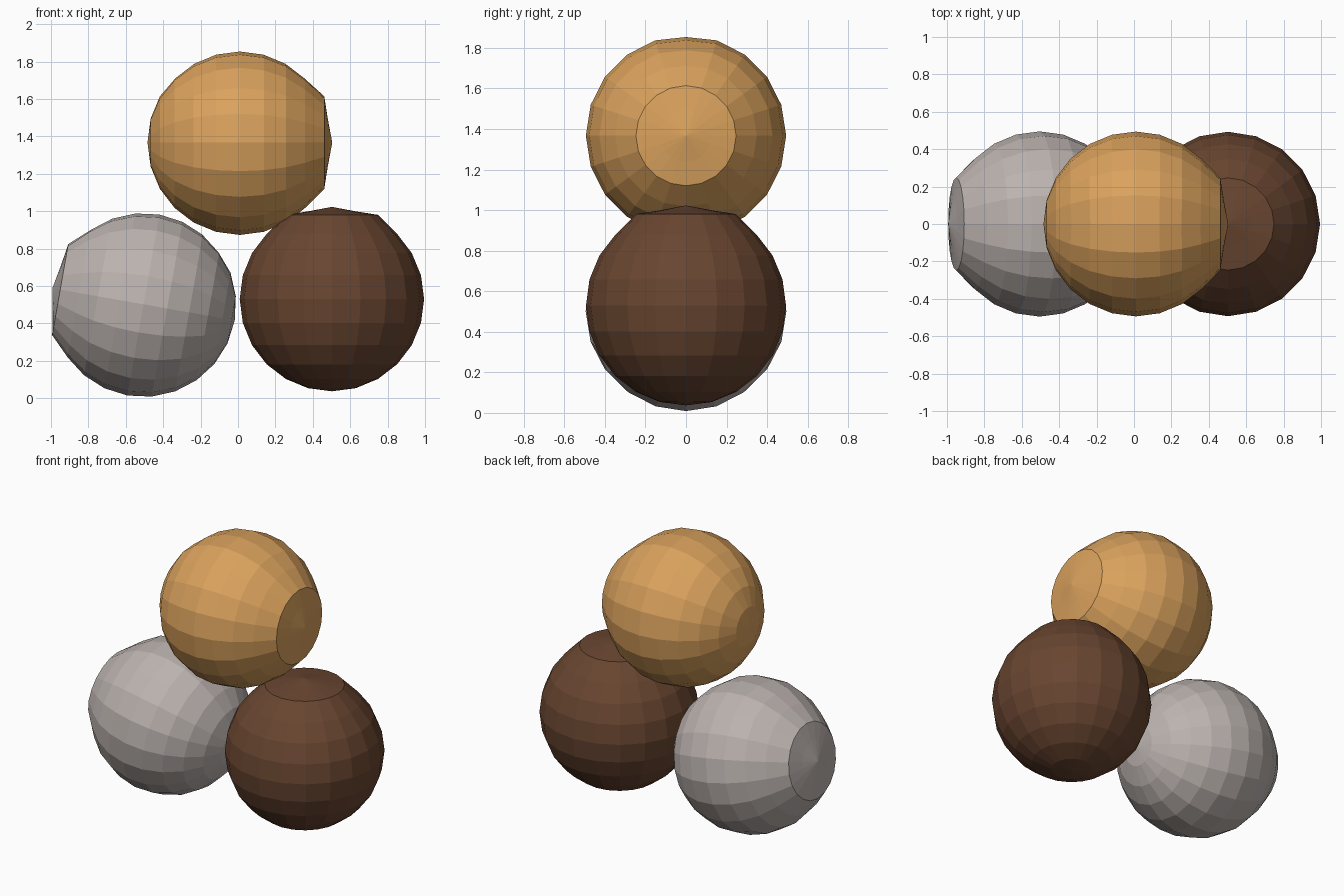
import bpy, bmesh, math
from mathutils import Matrix, Vector

if "Cube" in bpy.data.objects:
    bpy.data.objects.remove(bpy.data.objects["Cube"])

SEGMENTS, RINGS = 20, 12


def ball(name, centre, radius, axis, colour, seam=1.0):
    """Faceted ball whose blunt pole points along axis."""
    bm = bmesh.new()
    bmesh.ops.create_uvsphere(bm, u_segments=SEGMENTS, v_segments=RINGS, radius=radius)
    for v in bm.verts:
        r = math.hypot(v.co.x, v.co.y) / radius
        # Blunt cap: the rim is pushed out so the end is nearly flat
        if v.co.z > 0 and 0.4 < r < 0.55:
            v.co.z *= 1.055
        elif v.co.z > 0 and 0.2 < r < 0.3:
            v.co.z *= 0.985
        # Shallow seam along one meridian
        if r > 0.6 and v.co.x > 0 and abs(v.co.y) < 0.01:
            v.co *= seam
    # Lay the pole along the axis, keeping the seam in the xz plane
    z = Vector(axis).normalized()
    y = Vector((0, 1, 0))
    x = y.cross(z)
    if x.z < 0:
        x, y = -x, -y
    rot = Matrix((x, y, z)).transposed()
    bm.transform(Matrix.Translation(centre) @ rot.to_4x4())
    mesh = bpy.data.meshes.new(name)
    bm.to_mesh(mesh)
    bm.free()
    mat = bpy.data.materials.new(name + "_colour")
    mat.diffuse_color = (*colour, 1)
    mat.use_nodes = True
    mat.node_tree.nodes["Principled BSDF"].inputs["Base Color"].default_value = mat.diffuse_color
    mesh.materials.append(mat)
    obj = bpy.data.objects.new(name, mesh)
    bpy.context.collection.objects.link(obj)
    return obj


tilt = math.radians(10)

# Two balls side by side, one stacked on top
ball("grey_ball", (-0.505, 0, 0.502), 0.495,
     (-math.cos(tilt), 0, math.sin(tilt)), (0.50, 0.45, 0.43), 0.985)
ball("brown_ball", (0.502, 0, 0.53), 0.493, (0, 0, 1), (0.14, 0.06, 0.03))
ball("gold_ball", (0.01, 0, 1.367), 0.494, (1, 0, 0), (0.70, 0.36, 0.11), 0.985)
